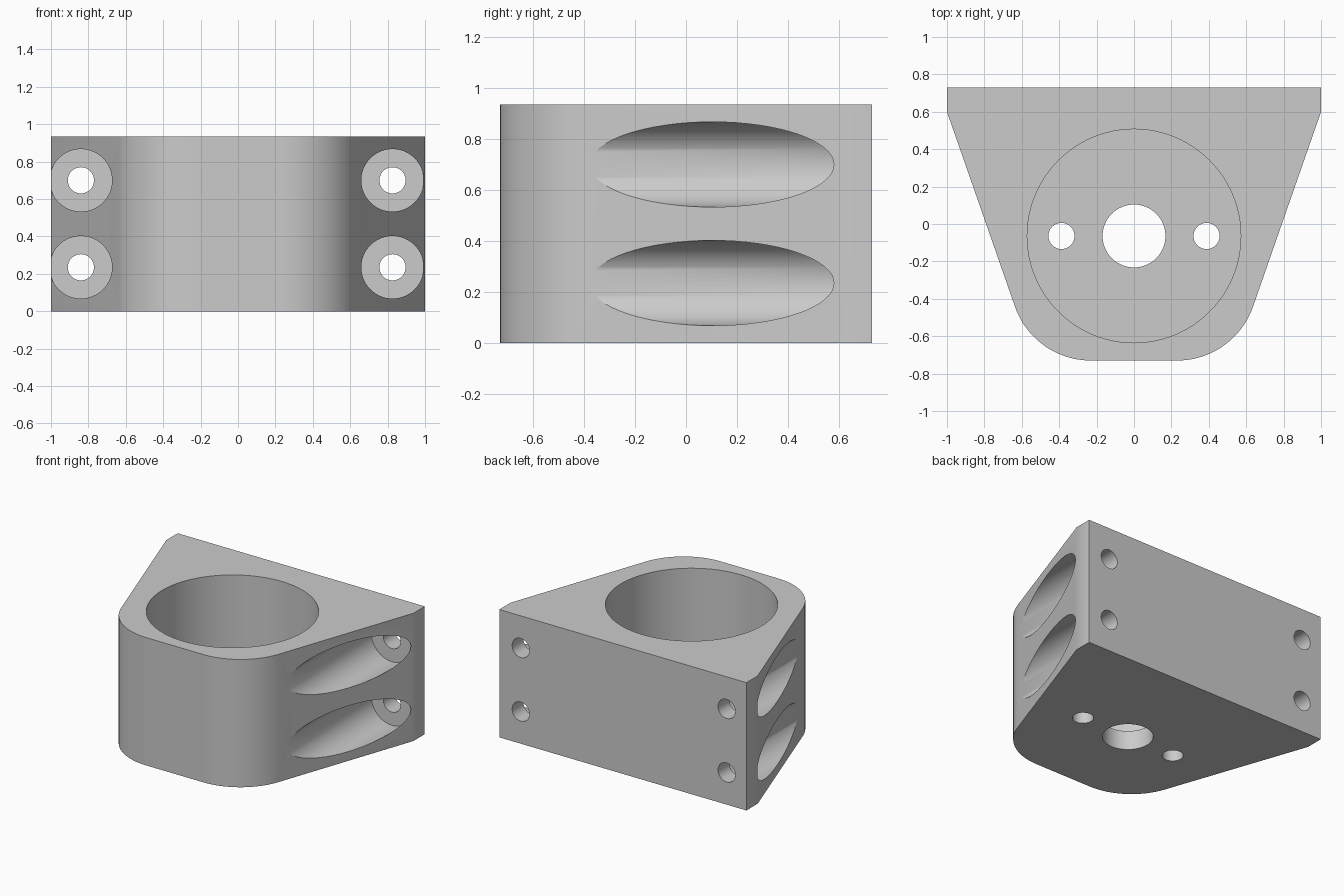
import bpy
import bmesh
from math import radians, sin, cos, tan, atan2, pi
from mathutils import Matrix

if "Cube" in bpy.data.objects:
    bpy.data.objects.remove(bpy.data.objects["Cube"], do_unlink=True)

HEIGHT = 0.935
BACK, SHOULDER, FRONT = 0.73, 0.60, -0.73
FILLET = 0.43
BORE_Y = -0.064
FLOOR = 0.14

grey = bpy.data.materials.new("plain grey")
grey.use_nodes = True
grey.diffuse_color = (0.6, 0.6, 0.6, 1)
grey.node_tree.nodes["Principled BSDF"].inputs["Base Color"].default_value = (0.6, 0.6, 0.6, 1)


def add_object(name, bm):
    mesh = bpy.data.meshes.new(name)
    bmesh.ops.recalc_face_normals(bm, faces=bm.faces)
    bm.to_mesh(mesh)
    bm.free()
    mesh.materials.append(grey)
    obj = bpy.data.objects.new(name, mesh)
    bpy.context.collection.objects.link(obj)
    return obj


def block_outline():
    # Right half: shoulder, tapered flank, then a fillet tangent to flank and front
    slope = 0.349
    taper = atan2(slope, 1)
    corner_x = 1 - slope * (SHOULDER - FRONT)
    centre_x = corner_x - FILLET * tan((pi / 2 - taper) / 2)
    centre_y = FRONT + FILLET
    half = [(1, BACK), (1, SHOULDER)]
    steps = 20
    for i in range(steps + 1):
        a = -taper + (taper - pi / 2) * i / steps
        half.append((centre_x + FILLET * cos(a), centre_y + FILLET * sin(a)))
    return half + [(-x, y) for x, y in reversed(half)]


def cut_cylinder(body, name, radius, start, end, sides):
    # Subtract a cylinder running along y or z between two points
    axis = [e - s for s, e in zip(start, end)]
    centre = [(s + e) / 2 for s, e in zip(start, end)]
    turn = Matrix.Rotation(pi / 2, 4, 'X') if axis[1] else Matrix.Identity(4)
    bm = bmesh.new()
    bmesh.ops.create_cone(bm, cap_ends=True, segments=sides, radius1=radius,
                          radius2=radius, depth=abs(axis[1] or axis[2]),
                          matrix=Matrix.Translation(centre) @ turn)
    cutter = add_object(name, bm)
    cutter.hide_render = True
    mod = body.modifiers.new(name, 'BOOLEAN')
    mod.operation = 'DIFFERENCE'
    mod.solver = 'EXACT'
    mod.object = cutter
    bpy.ops.object.modifier_apply(modifier=mod.name)
    bpy.data.objects.remove(cutter, do_unlink=True)


# Main block
bm = bmesh.new()
base = bm.faces.new([bm.verts.new((x, y, 0)) for x, y in block_outline()])
top = bmesh.ops.extrude_face_region(bm, geom=[base])["geom"]
bmesh.ops.translate(bm, vec=(0, 0, HEIGHT),
                    verts=[v for v in top if isinstance(v, bmesh.types.BMVert)])
body = add_object("mounting_block", bm)
bpy.context.view_layer.objects.active = body
body.select_set(True)

# Large bore, shaft hole and the two floor screw holes
cut_cylinder(body, "bore", 0.571, (0, BORE_Y, FLOOR), (0, BORE_Y, 1.2), 96)
cut_cylinder(body, "shaft_hole", 0.168, (0, BORE_Y, -0.2), (0, BORE_Y, 0.5), 64)
for x in (-0.388, 0.388):
    cut_cylinder(body, "floor_screw_hole", 0.07, (x, BORE_Y, -0.2), (x, BORE_Y, 0.5), 40)

# Counterbored mounting holes through the flanks
for x in (-0.84, 0.826):
    for z in (0.235, 0.70):
        cut_cylinder(body, "counterbore", 0.167, (x, -1, z), (x, SHOULDER, z), 64)
        cut_cylinder(body, "mounting_hole", 0.07, (x, 0.4, z), (x, 1, z), 40)

bpy.ops.object.shade_smooth_by_angle(angle=radians(25))
normals = body.modifiers.new("clean_normals", 'WEIGHTED_NORMAL')
normals.keep_sharp = True
